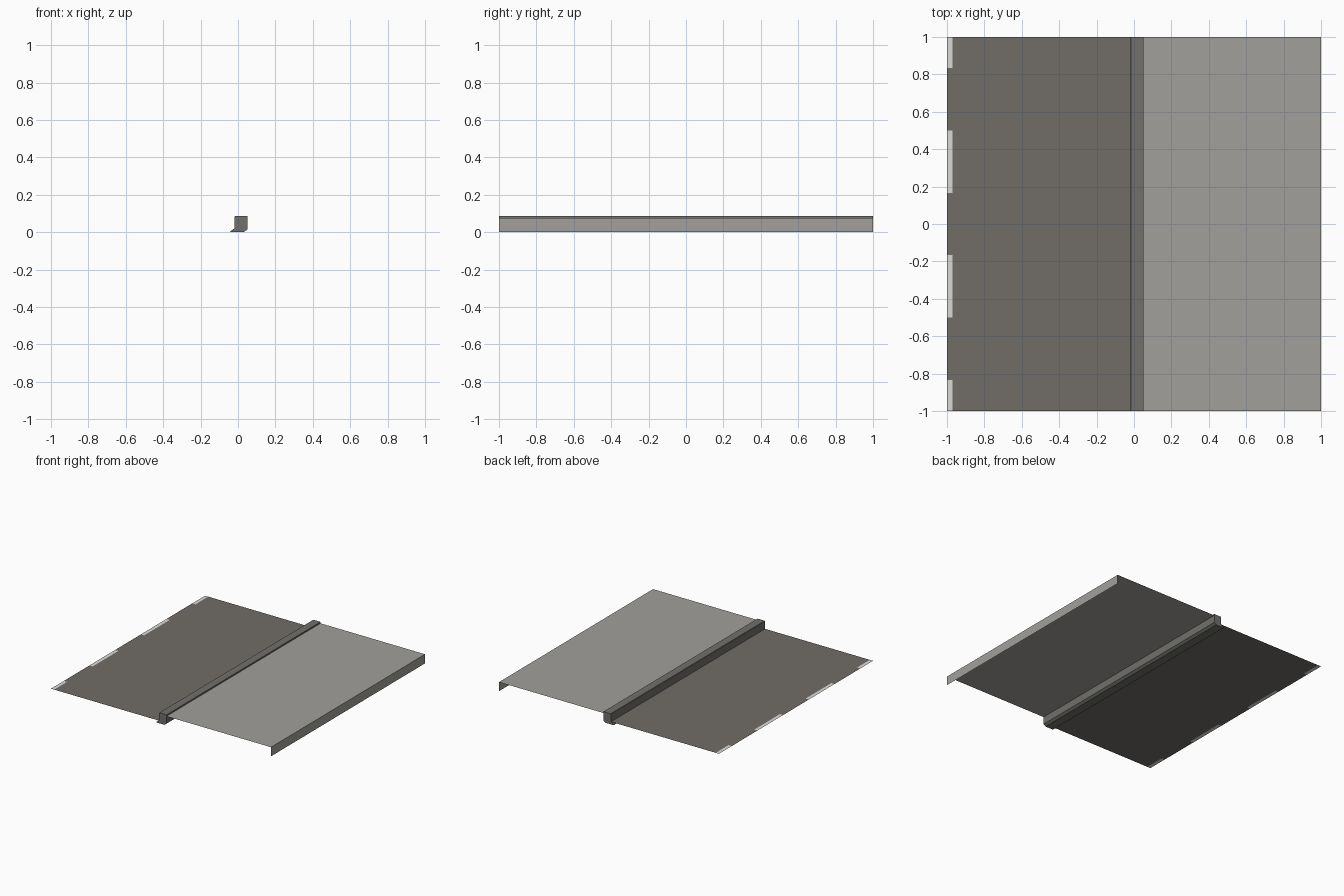
import bpy, bmesh

if "Cube" in bpy.data.objects:
    bpy.data.objects.remove(bpy.data.objects["Cube"])

ROAD_Z, WALK_Z, KERB_Z = 0.021, 0.075, 0.087


def material(name, rgb):
    m = bpy.data.materials.new(name)
    lin = [((c / 255 + 0.055) / 1.055) ** 2.4 for c in rgb]
    m.diffuse_color = (*lin, 1)
    m.use_nodes = True
    m.node_tree.nodes["Principled BSDF"].inputs["Base Color"].default_value = m.diffuse_color
    return m


asphalt = material("asphalt", (113, 109, 104))
concrete = material("kerb_concrete", (113, 112, 108))
paving = material("paving", (162, 160, 155))
paint = material("white_paint", (218, 218, 215))


def finish(name, bm, mats):
    me = bpy.data.meshes.new(name)
    bm.to_mesh(me)
    bm.free()
    for m in mats:
        me.materials.append(m)
    ob = bpy.data.objects.new(name, me)
    bpy.context.collection.objects.link(ob)
    return ob


def sweep(name, profile, mat, closed):
    """Run an x-z profile along the full length in y."""
    bm = bmesh.new()
    a = [bm.verts.new((x, -1, z)) for x, z in profile]
    b = [bm.verts.new((x, 1, z)) for x, z in profile]
    n = len(profile)
    for i in range(n if closed else n - 1):
        j = (i + 1) % n
        bm.faces.new((a[i], b[i], b[j], a[j]))
    if closed:
        bm.faces.new(a)
        bm.faces.new(b[::-1])
        bmesh.ops.recalc_face_normals(bm, faces=bm.faces)
    return finish(name, bm, [mat])


# Road sheet, with the dashed edge marking cut into it as faces
bm = bmesh.new()
xs = [-1, -0.97, -0.018]
ys = [-1, -5 / 6, -0.5, -1 / 6, 1 / 6, 0.5, 5 / 6, 1]
grid = [[bm.verts.new((x, y, ROAD_Z)) for y in ys] for x in xs]
for j in range(len(ys) - 1):
    f = bm.faces.new((grid[0][j], grid[1][j], grid[1][j + 1], grid[0][j + 1]))
    f.material_index = 1 if j % 2 == 0 else 0
bm.faces.new(grid[1] [::-1] + grid[2]).normal_update()
bmesh.ops.recalc_face_normals(bm, faces=bm.faces)
if sum(f.normal.z for f in bm.faces) < 0:
    bmesh.ops.reverse_faces(bm, faces=bm.faces)
finish("road", bm, [asphalt, paint])

# Kerb stone with a small foot under the road edge
sweep("kerb", [(-0.042, 0.004), (-0.018, ROAD_Z), (-0.018, KERB_Z - 0.003),
               (-0.015, KERB_Z), (0.05, KERB_Z), (0.05, 0.014),
               (0.03, 0), (-0.042, 0)], concrete, True)

# Pavement sheet with a folded-down outer edge
sweep("pavement", [(1, 0), (1, WALK_Z), (0.05, WALK_Z)][::-1], paving, False)
bm = bmesh.new()
me = bpy.data.objects["pavement"].data
bm.from_mesh(me)
bm.normal_update()
if sum(f.normal.z for f in bm.faces) < 0:
    bmesh.ops.reverse_faces(bm, faces=bm.faces)
bm.to_mesh(me)
bm.free()
